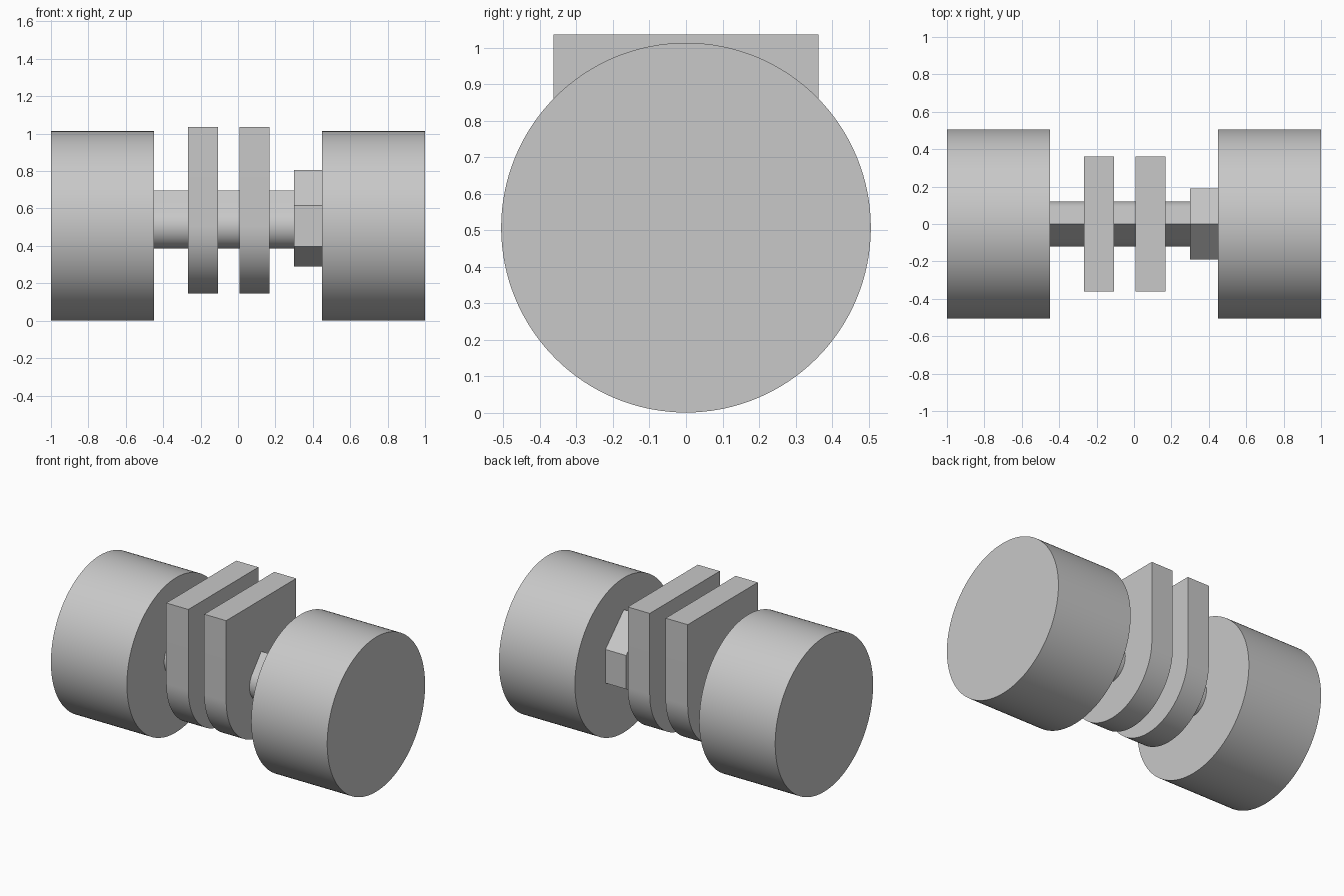
import bpy, bmesh
from math import pi, sin, cos, asin

if "Cube" in bpy.data.objects:
    bpy.data.objects.remove(bpy.data.objects["Cube"], do_unlink=True)

grey = bpy.data.materials.new("plain grey")
grey.use_nodes = True
grey.diffuse_color = (0.58, 0.58, 0.58, 1)
grey.node_tree.nodes["Principled BSDF"].inputs["Base Color"].default_value = grey.diffuse_color

AXIS_Z = 0.507


def arc(radius, start, end, steps):
    """Points on a circle in the (y, z) plane, relative to the axis."""
    return [(radius * cos(start + (end - start) * i / steps),
             radius * sin(start + (end - start) * i / steps)) for i in range(steps + 1)]


def prism(name, profile, x0, x1):
    """Extrude a (y, z) profile along x."""
    bm = bmesh.new()
    face = bm.faces.new([bm.verts.new((x0, y, AXIS_Z + z)) for y, z in profile])
    ext = bmesh.ops.extrude_face_region(bm, geom=[face])
    moved = [v for v in ext["geom"] if isinstance(v, bmesh.types.BMVert)]
    bmesh.ops.translate(bm, verts=moved, vec=(x1 - x0, 0, 0))
    bmesh.ops.recalc_face_normals(bm, faces=bm.faces)
    mesh = bpy.data.meshes.new(name)
    bm.to_mesh(mesh)
    bm.free()
    mesh.materials.append(grey)
    obj = bpy.data.objects.new(name, mesh)
    bpy.context.collection.objects.link(obj)
    bpy.ops.object.select_all(action="DESELECT")
    obj.select_set(True)
    bpy.context.view_layer.objects.active = obj
    bpy.ops.object.shade_smooth_by_angle(angle=pi / 6)
    return obj


# End drums
drum = arc(0.506, 0, 2 * pi, 128)[:-1]
prism("right_drum", drum, -1.0, -0.45)
prism("left_drum", drum, 0.45, 1.0)

# Axle: round below, rising tangentially to a ridge on top
r, ridge = 0.121, 0.19
touch = asin(r / ridge)
axle = arc(r, pi - touch, 2 * pi + touch, 64) + [(0, ridge)]
prism("axle", axle, -0.46, 0.46)

# Hexagonal collar with a raised roof
hexagon = [(0.19, 0.11), (0, 0.298), (-0.19, 0.11), (-0.19, -0.11), (0, -0.218), (0.19, -0.11)]
prism("hex_collar", hexagon, 0.30, 0.455)

# Twin plates: rounded bottom, square top
plate = arc(0.362, pi, 2 * pi, 64) + [(0.362, 0.529), (-0.362, 0.529)]
prism("right_plate", plate, -0.266, -0.106)
prism("left_plate", plate, 0.009, 0.168)
